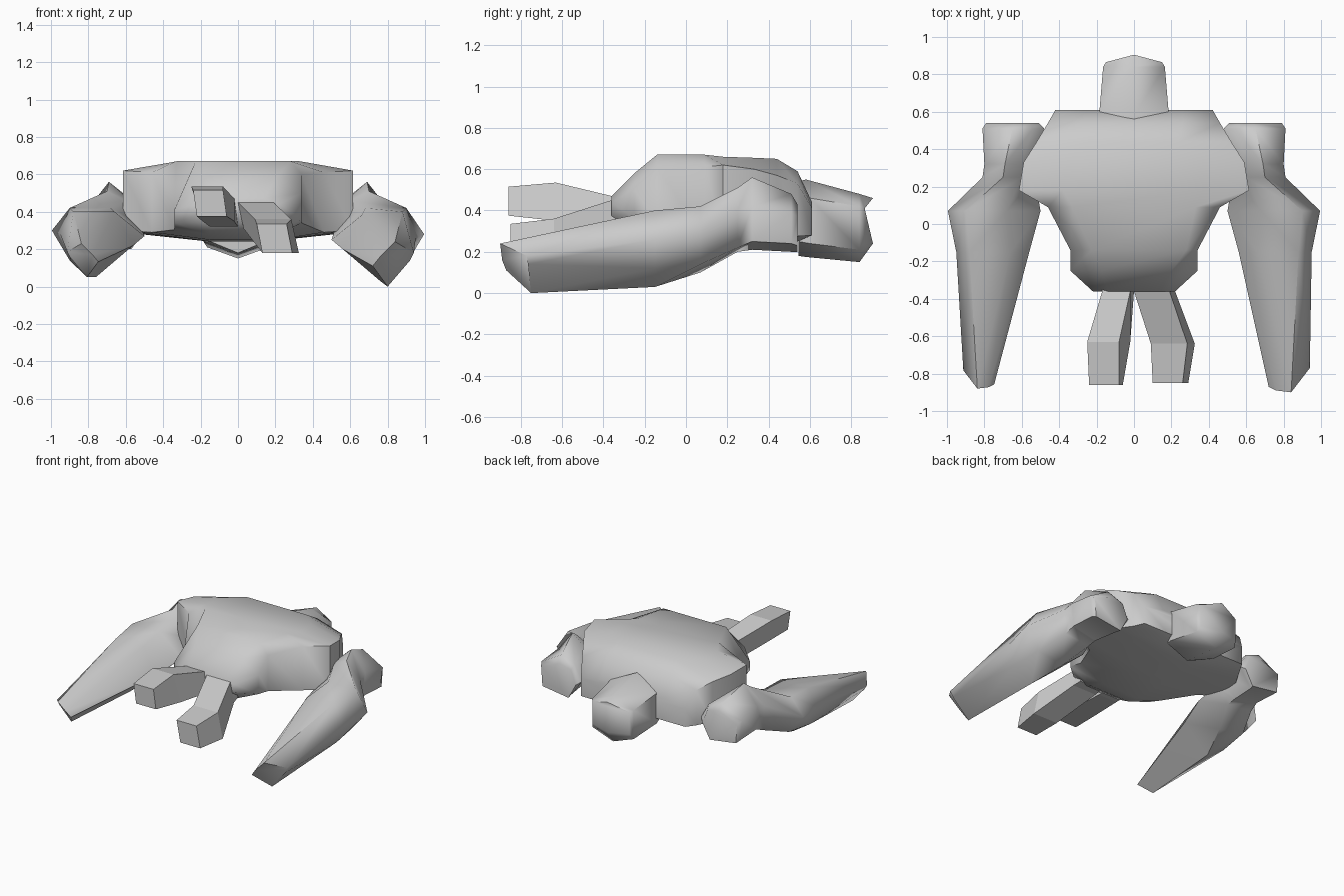
import bpy, bmesh, math


def loft(name, rings, smooth=62):
    """Skin a closed, capped surface through rings of 3D points."""
    bm = bmesh.new()
    loops = [[bm.verts.new(p) for p in r] for r in rings]
    n = len(loops[0])
    for a, b in zip(loops, loops[1:]):
        for i in range(n):
            j = (i + 1) % n
            bm.faces.new((a[i], a[j], b[j], b[i]))
    bm.faces.new(loops[0])
    bm.faces.new(loops[-1])
    bmesh.ops.recalc_face_normals(bm, faces=bm.faces)
    me = bpy.data.meshes.new(name)
    bm.to_mesh(me)
    bm.free()
    ob = bpy.data.objects.new(name, me)
    bpy.context.collection.objects.link(ob)
    if smooth:
        bpy.ops.object.select_all(action='DESELECT')
        ob.select_set(True)
        bpy.context.view_layer.objects.active = ob
        bpy.ops.object.shade_smooth_by_angle(angle=math.radians(smooth))
    return ob


def body_ring(y, xt, zt, w, zu, zl, xb, zb, slump=0):
    """Eight-sided section; slump lowers and pulls in the left flank."""
    right = [(xt, zt), (w, zu), (w, zl), (xb, zb)]
    left = [(-xb, zb), (-w, zl - slump * 0.2), (-w, zu - slump), (-xt + slump * 0.3, zt)]
    return [(x, y, z) for x, z in right + left]


# Torso: y, top half width, top z, side half width, side z range, belly
torso = [
    (-0.36, 0.14, 0.47, 0.22, 0.44, 0.38, 0.14, 0.34),
    (-0.25, 0.20, 0.58, 0.34, 0.50, 0.36, 0.16, 0.28, 0.09),
    (-0.14, 0.28, 0.67, 0.34, 0.60, 0.34, 0.15, 0.25, 0.18),
    (0.09, 0.33, 0.67, 0.46, 0.61, 0.29, 0.14, 0.24),
    (0.18, 0.38, 0.66, 0.615, 0.62, 0.30, 0.14, 0.24),
    (0.33, 0.36, 0.655, 0.59, 0.60, 0.29, 0.14, 0.24),
    (0.44, 0.24, 0.65, 0.52, 0.57, 0.28, 0.15, 0.24),
    (0.54, 0.26, 0.59, 0.46, 0.53, 0.275, 0.18, 0.25),
    (0.61, 0.26, 0.44, 0.42, 0.41, 0.28, 0.22, 0.28),
]
loft("torso", [body_ring(*r) for r in torso])


# Head: hexagonal sections with a bulged crown
def head_ring(y, w, zt, zu, zl, zb, bulge=0):
    return [(0, y + bulge, zt), (w, y, zu), (w, y, zl),
            (0, y + bulge, zb), (-w, y, zl), (-w, y, zu)]


loft("head", [head_ring(0.545, 0.17, 0.54, 0.47, 0.25, 0.18),
              head_ring(0.60, 0.185, 0.55, 0.46, 0.24, 0.175, -0.02),
              head_ring(0.84, 0.165, 0.48, 0.42, 0.21, 0.15),
              head_ring(0.865, 0.15, 0.46, 0.41, 0.25, 0.24, 0.04)])

# Arms: six (x, z) points per section, from shoulder down to wrist
arm = [
    (0.54, [(0.64, 0.43), (0.79, 0.37), (0.78, 0.23), (0.57, 0.20), (0.51, 0.31), (0.55, 0.41)]),
    (0.51, [(0.65, 0.48), (0.81, 0.39), (0.79, 0.24), (0.58, 0.20), (0.48, 0.33), (0.54, 0.44)]),
    (0.32, [(0.69, 0.56), (0.80, 0.42), (0.79, 0.25), (0.60, 0.21), (0.52, 0.36), (0.60, 0.48)]),
    (0.25, [(0.70, 0.51), (0.81, 0.40), (0.80, 0.22), (0.60, 0.20), (0.53, 0.34), (0.60, 0.46)]),
    (0.07, [(0.90, 0.42), (0.995, 0.28), (0.88, 0.14), (0.68, 0.10), (0.50, 0.25), (0.68, 0.42)]),
    (-0.15, [(0.88, 0.40), (0.95, 0.26), (0.90, 0.12), (0.76, 0.03), (0.56, 0.20), (0.66, 0.38)]),
]
hand = [(0.84, -0.90, 0.24), (0.94, -0.77, 0.18), (0.92, -0.765, 0.14),
        (0.80, -0.75, 0.0), (0.72, -0.87, 0.11), (0.76, -0.89, 0.16)]
for side, name, k, lift in ((1, "right_arm", 1.0, 0.0), (-1, "left_arm", 0.75, 0.02)):
    rings = [[(side * x, y, z + (lift if y < 0.2 and z < 0.4 else 0)) for x, z in pts]
             for y, pts in arm]
    rings.append([(side * (0.83 + (x - 0.83) * k), -0.82 + (y + 0.82) * k,
                   0.12 + (z - 0.12) * k + lift) for x, y, z in hand])
    loft(name, rings)


# Legs: flat four-sided sections (y, x left, x right, z bottom, z top, skew)
def leg_ring(y, x0, x1, z0, z1, skew):
    return [(x0, y, z1), (x1 - skew, y, z1), (x1, y, z0), (x0 + skew, y, z0)]


loft("right_leg", [leg_ring(-0.30, 0.0, 0.21, 0.32, 0.46, 0.03),
                   leg_ring(-0.36, 0.0, 0.22, 0.31, 0.45, 0.03),
                   leg_ring(-0.64, 0.09, 0.325, 0.18, 0.36, 0.04),
                   leg_ring(-0.85, 0.10, 0.29, 0.18, 0.335, 0.03)], 0)
loft("left_leg", [leg_ring(-0.30, -0.17, 0.0, 0.32, 0.46, 0.02),
                  leg_ring(-0.36, -0.17, 0.0, 0.32, 0.47, 0.02),
                  leg_ring(-0.63, -0.25, -0.02, 0.35, 0.535, 0.06),
                  leg_ring(-0.86, -0.24, -0.06, 0.375, 0.515, 0.02)], 0)
